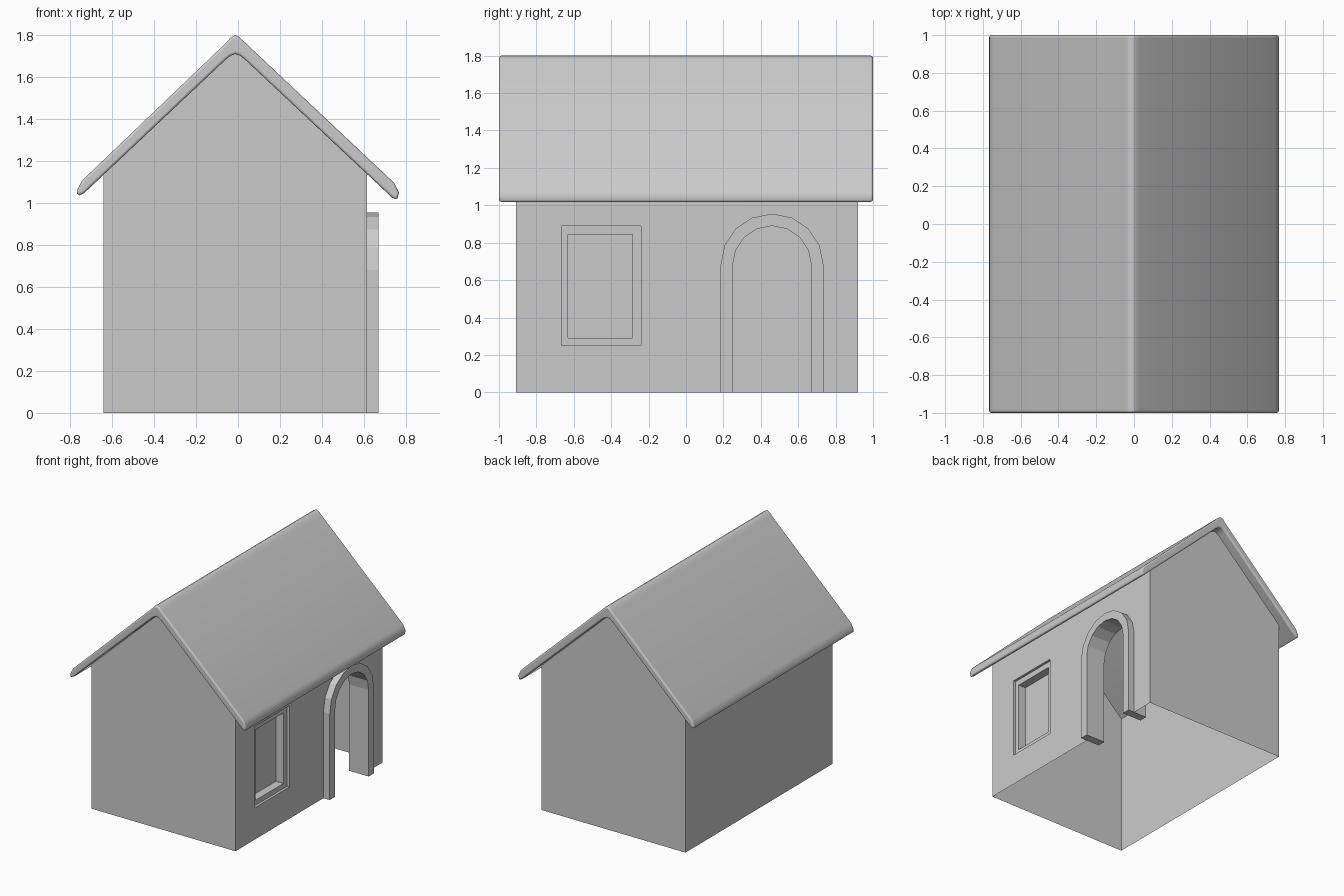
import bpy, bmesh, math

if "Cube" in bpy.data.objects:
    bpy.data.objects.remove(bpy.data.objects["Cube"])

CX, HW = -0.0125, 0.6275          # wall centre and half width
XR, XL = CX + HW, CX - HW
Y0, Y1 = -0.91, 0.92
EAVE, RIDGE = 1.155, 1.73


def finish(bm, name):
    bmesh.ops.recalc_face_normals(bm, faces=bm.faces)
    mesh = bpy.data.meshes.new(name)
    bm.to_mesh(mesh)
    bm.free()
    obj = bpy.data.objects.new(name, mesh)
    bpy.context.collection.objects.link(obj)
    return obj


def add_face(bm, pts):
    return bm.faces.new([bm.verts.new(p) for p in pts])


def arch(r):
    # door outline in (y, z): legs plus an eight-sided half circle
    cy, cz = 0.46, 0.68
    arc = [(cy - r * math.cos(math.pi * i / 8), cz + r * math.sin(math.pi * i / 8))
           for i in range(9)]
    return [(cy - r, 0)] + arc + [(cy + r, 0)]


def rect(y0, y1, z0, z1):
    return [(y0, z0), (y1, z0), (y1, z1), (y0, z1)]


win_out = rect(-0.665, -0.24, 0.25, 0.89)
win_in = rect(-0.63, -0.285, 0.29, 0.845)

# gable and rear walls: thin open shell
bm = bmesh.new()
for y in (Y0, Y1):
    add_face(bm, [(XL, y, 0), (XR, y, 0), (XR, y, EAVE), (CX, y, RIDGE), (XL, y, EAVE)])
add_face(bm, [(XL, Y0, 0), (XL, Y1, 0), (XL, Y1, EAVE), (XL, Y0, EAVE)])
bmesh.ops.remove_doubles(bm, verts=bm.verts, dist=1e-4)
finish(bm, "house_walls")

# entrance wall with door and window openings
bm = bmesh.new()
edges = []
outline = [(Y0, 0)] + arch(0.275) + [(Y1, 0), (Y1, EAVE), (Y0, EAVE)]
for loop in (outline, win_out):
    vs = [bm.verts.new((XR, y, z)) for y, z in loop]
    edges += [bm.edges.new((vs[i], vs[(i + 1) % len(vs)])) for i in range(len(vs))]
bmesh.ops.triangle_fill(bm, edges=edges, use_beauty=True, normal=(1, 0, 0))
finish(bm, "entrance_wall")

# stepped window recess
bm = bmesh.new()
rings = [[bm.verts.new((x, y, z)) for y, z in loop]
         for loop, x in ((win_out, XR), (win_out, 0.595), (win_in, 0.595), (win_in, 0.53))]
for a, b in zip(rings, rings[1:]):
    for i in range(4):
        j = (i + 1) % 4
        bm.faces.new((a[i], a[j], b[j], b[i]))
bm.faces.new(rings[-1])
win = finish(bm, "window")
# make the pane face outwards
if win.data.polygons[-1].normal.x < 0:
    win.data.flip_normals()

# arched door frame
bm = bmesh.new()
outer, inner = arch(0.275), arch(0.21)
for (a, b), (c, d) in zip(zip(outer, outer[1:]), zip(inner, inner[1:])):
    add_face(bm, [(0.67, *a), (0.67, *b), (0.67, *d), (0.67, *c)])
bmesh.ops.remove_doubles(bm, verts=bm.verts, dist=1e-4)
ext = bmesh.ops.extrude_face_region(bm, geom=bm.faces[:], use_keep_orig=True)
bmesh.ops.translate(bm, vec=(-0.17, 0, 0),
                    verts=[g for g in ext["geom"] if isinstance(g, bmesh.types.BMVert)])
finish(bm, "door_frame")

# soft-edged roof slab
profile = [(-0.765, 1.065), (-0.743, 1.107), (-0.055, 1.765), (-0.035, 1.788), (-0.0125, 1.80),
           (0.01, 1.788), (0.03, 1.768), (0.745, 1.095), (0.767, 1.05), (0.758, 1.015),
           (0.735, 1.025), (0.035, 1.682), (0.01, 1.702), (-0.0125, 1.71), (-0.035, 1.702),
           (-0.06, 1.682), (-0.733, 1.047), (-0.757, 1.036), (-0.767, 1.045)]
bm = bmesh.new()
cap = add_face(bm, [(x, -1, z) for x, z in profile])
ext = bmesh.ops.extrude_face_region(bm, geom=[cap], use_keep_orig=True)
bmesh.ops.translate(bm, vec=(0, 2, 0),
                    verts=[g for g in ext["geom"] if isinstance(g, bmesh.types.BMVert)])
roof = finish(bm, "roof")
bev = roof.modifiers.new("soft_ends", 'BEVEL')
bev.width = 0.02
bev.segments = 3
bev.limit_method = 'ANGLE'
bev.angle_limit = math.radians(75)
bpy.context.view_layer.objects.active = roof
roof.select_set(True)
bpy.ops.object.shade_smooth_by_angle(angle=math.radians(60))
